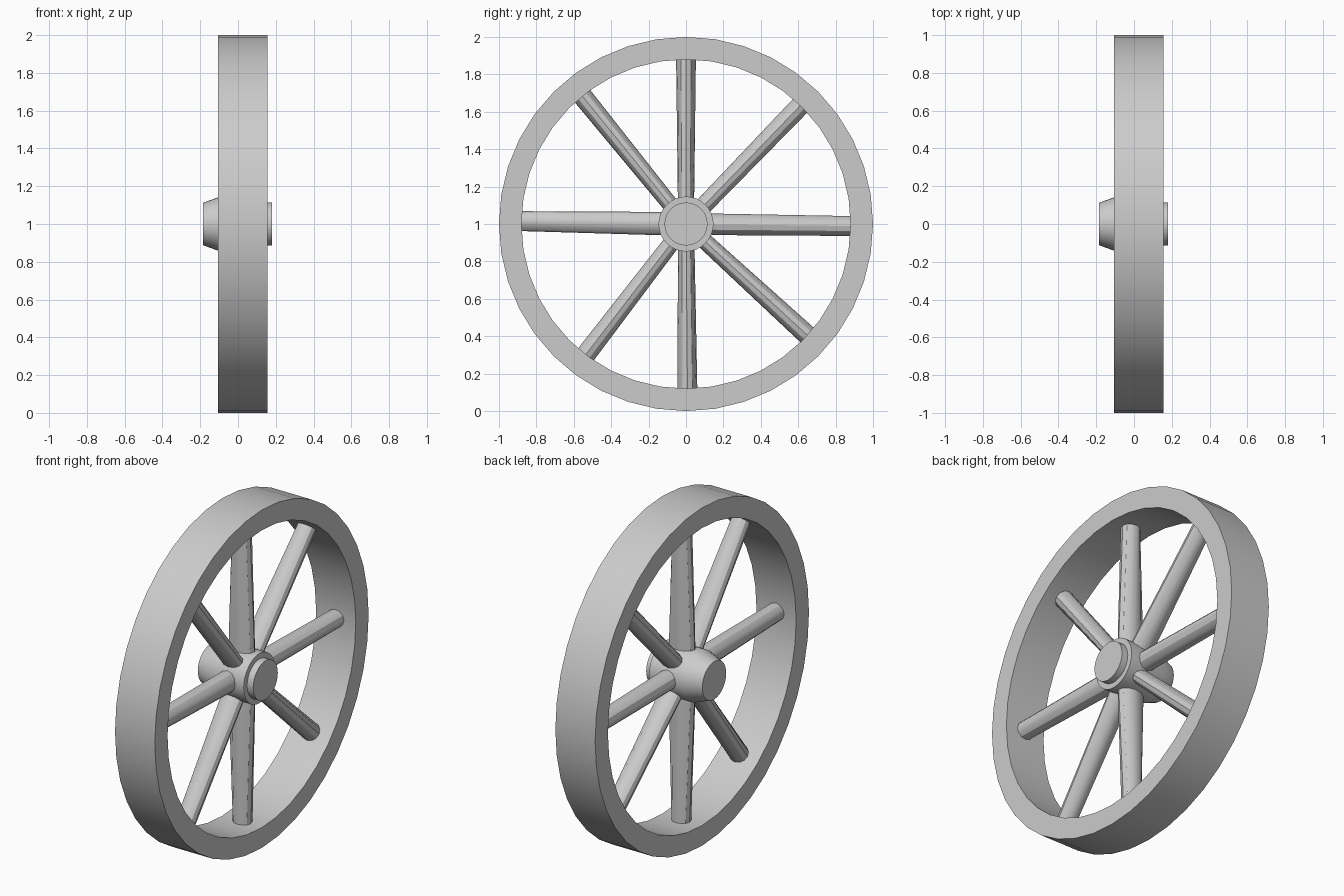
import bpy, bmesh
from math import cos, sin, pi, radians

cube = bpy.data.objects.get("Cube")
if cube:
    bpy.data.objects.remove(cube)

GREY = (0.6, 0.6, 0.6, 1)
grey = bpy.data.materials.new("plain_grey")
grey.use_nodes = True
grey.diffuse_color = GREY
grey.node_tree.nodes["Principled BSDF"].inputs["Base Color"].default_value = GREY


def loft(name, rings, closed=False):
    """Skin a list of point rings; cap the ends unless the rings form a loop."""
    bm = bmesh.new()
    loops = [[bm.verts.new(p) for p in ring] for ring in rings]
    n = len(loops[0])
    pairs = list(zip(loops, loops[1:]))
    if closed:
        pairs.append((loops[-1], loops[0]))
    else:
        bm.faces.new(loops[0])
        bm.faces.new(loops[-1])
    for a, b in pairs:
        for i in range(n):
            j = (i + 1) % n
            bm.faces.new((a[i], a[j], b[j], b[i]))
    bmesh.ops.recalc_face_normals(bm, faces=bm.faces)
    mesh = bpy.data.meshes.new(name)
    bm.to_mesh(mesh)
    bm.free()
    mesh.materials.append(grey)
    obj = bpy.data.objects.new(name, mesh)
    bpy.context.collection.objects.link(obj)
    bpy.ops.object.select_all(action='DESELECT')
    obj.select_set(True)
    bpy.context.view_layer.objects.active = obj
    bpy.ops.object.shade_smooth_by_angle(angle=radians(30))
    return obj


def lathe(name, profile, sides, closed=False):
    """Turn (x, radius) points around the axle, which lies along x at z = 1."""
    turn = [2 * pi * i / sides for i in range(sides)]
    return loft(name, [[(x, r * cos(a), 1 + r * sin(a)) for a in turn]
                       for x, r in profile], closed)


def spoke(name, angle, hub_across, hub_axial, sides=12):
    """Tapered spoke: oval at the hub, round at the rim."""
    c, s = cos(radians(angle)), sin(radians(angle))
    rings = []
    for dist, across, axial in ((0.08, hub_across, hub_axial), (0.89, 0.053, 0.053)):
        ring = []
        for i in range(sides):
            t = 2 * pi * i / sides
            side = across * cos(t)
            ring.append((0.025 + axial * sin(t), dist * c - side * s, 1 + dist * s + side * c))
        rings.append(ring)
    return loft(name, rings)


# Rim and hub
lathe("rim", [(-0.105, 1), (0.155, 1), (0.155, 0.88), (-0.105, 0.88)], 40, closed=True)
lathe("hub", [(-0.185, 0.112), (-0.09, 0.147), (0.14, 0.147), (0.14, 0.115), (0.18, 0.115)], 32)

# Hand-set spokes, slightly uneven: angle, half width and half depth at the hub
SPOKES = ((-0.7, 0.058, 0.06), (46, 0.046, 0.07), (90, 0.043, 0.085), (129, 0.042, 0.07),
          (179, 0.063, 0.06), (232.5, 0.044, 0.07), (270.5, 0.044, 0.085), (317.5, 0.043, 0.07))
for number, (angle, across, axial) in enumerate(SPOKES, 1):
    spoke(f"spoke_{number}", angle, across, axial)
